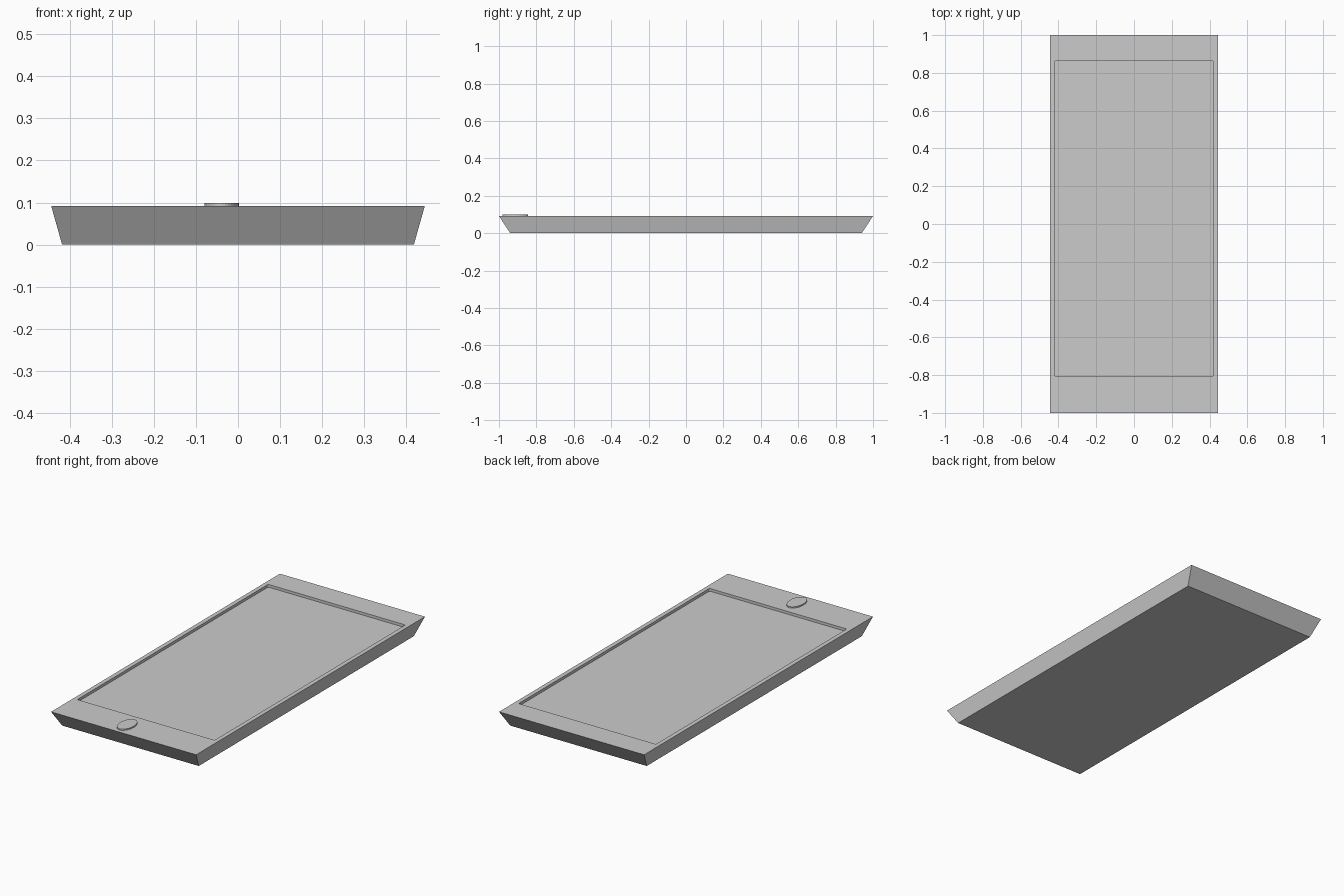
import bpy, bmesh
from mathutils import Matrix

if "Cube" in bpy.data.objects:
    bpy.data.objects.remove(bpy.data.objects["Cube"])

TOP, DEPTH = 0.092, 0.015


def make_object(name, bm):
    bmesh.ops.recalc_face_normals(bm, faces=bm.faces)
    mesh = bpy.data.meshes.new(name)
    bm.to_mesh(mesh)
    bm.free()
    obj = bpy.data.objects.new(name, mesh)
    bpy.context.collection.objects.link(obj)
    return obj


# Tapered body
bm = bmesh.new()
bmesh.ops.create_cube(bm, size=2)
for v in bm.verts:
    top = v.co.z > 0
    v.co.x *= 0.444 if top else 0.418
    v.co.y *= 1.0 if top else 0.94
    v.co.z = TOP if top else 0
bm.normal_update()

# Sunken screen in the top face
screen = max(bm.faces, key=lambda f: f.calc_center_median().z)
bmesh.ops.inset_region(bm, faces=[screen], thickness=0.02)
for v in screen.verts:
    v.co.x = 0.42 if v.co.x > 0 else -0.42
    v.co.y = 0.863 if v.co.y > 0 else -0.805
floor = bmesh.ops.extrude_discrete_faces(bm, faces=[screen])["faces"][0]
for v in floor.verts:
    v.co.z = TOP - DEPTH

# Slightly rounded recess corners
corners = [e for v in floor.verts for e in v.link_edges
           if abs(e.verts[0].co.z - e.verts[1].co.z) > DEPTH / 2]
bmesh.ops.bevel(bm, geom=corners, offset=0.006, segments=3,
                profile=0.5, affect='EDGES')
make_object("phone_body", bm)

# Raised oval button
bm = bmesh.new()
bmesh.ops.create_cone(bm, cap_ends=True, segments=32, radius1=1, radius2=1, depth=1,
                      matrix=Matrix.Diagonal((0.041, 0.067, 0.012, 1)))
button = make_object("home_button", bm)
button.location = (-0.039, -0.913, 0.093)
